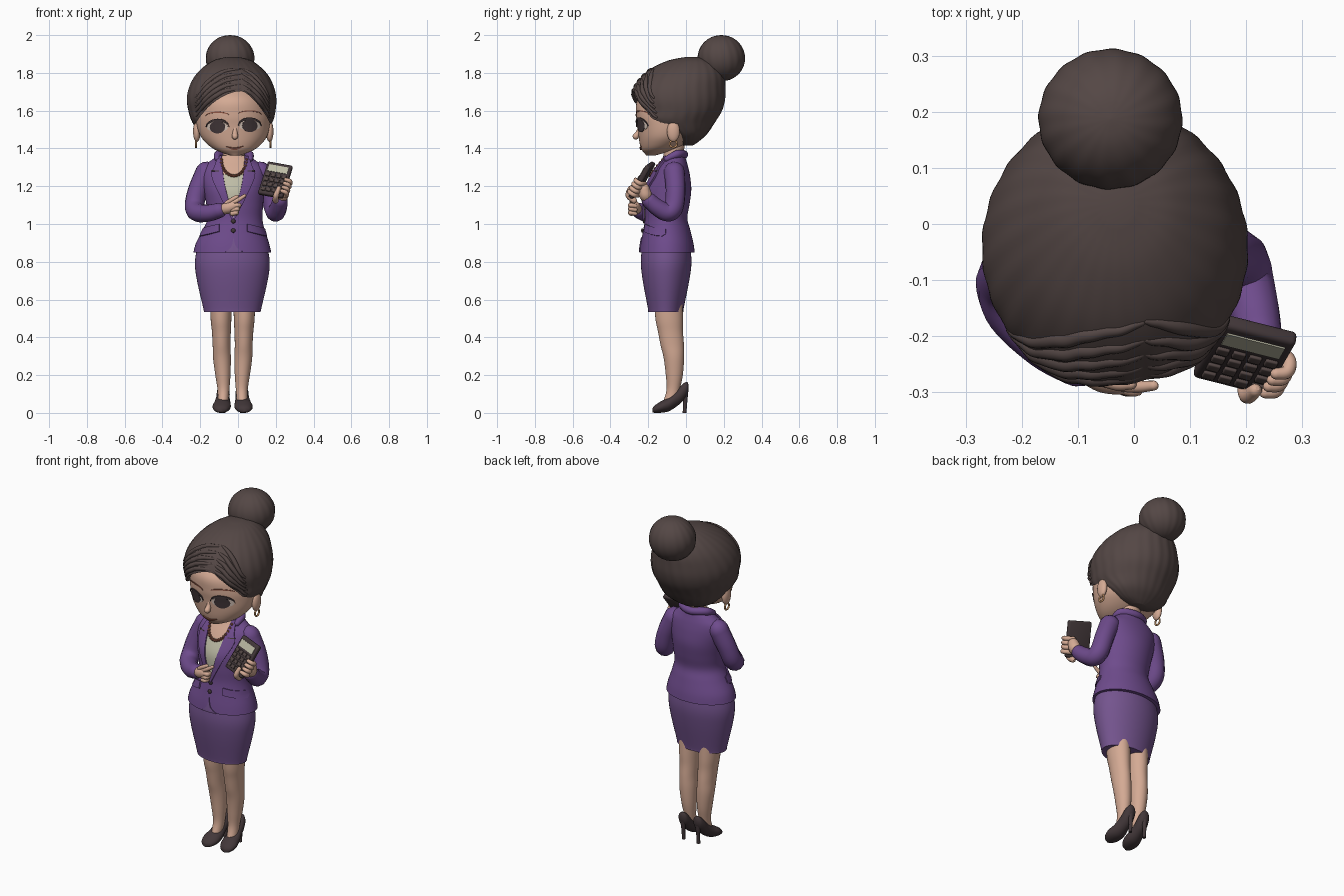
import bpy, bmesh, math
from mathutils import Vector, Matrix
from mathutils.bvhtree import BVHTree

if "Cube" in bpy.data.objects:
    bpy.data.objects.remove(bpy.data.objects["Cube"])

MID = -0.025  # the body's own centre line in x


def mat(name, r, g, b):
    m = bpy.data.materials.new(name)
    lin = lambda c: (c / 255 / 12.92) if c < 11 else ((c / 255 + 0.055) / 1.055) ** 2.4
    m.diffuse_color = (lin(r), lin(g), lin(b), 1)
    m.use_nodes = True
    m.node_tree.nodes["Principled BSDF"].inputs["Base Color"].default_value = m.diffuse_color
    return m


SKIN, HAIR = mat("skin", 212, 170, 148), mat("dark_brown_hair", 84, 71, 69)
JACKET, SKIRT = mat("jacket_purple", 110, 75, 140), mat("skirt_purple", 116, 84, 142)
BLOUSE, DARK = mat("pale_sage", 190, 188, 166), mat("near_black_brown", 66, 55, 57)
BROWN, GOLD = mat("red_brown", 145, 88, 70), mat("gold", 200, 150, 105)
WHITE = mat("eye_white", 214, 196, 184)


def spline(pts, n=5):
    """Smooth curve through tuples of any length."""
    out = []
    for i in range(len(pts) - 1):
        a, b, c, d = pts[max(i - 1, 0)], pts[i], pts[i + 1], pts[min(i + 2, len(pts) - 1)]
        for k in range(n):
            t = k / n
            out.append(tuple(q + 0.5 * t * (r - p + t * (2 * p - 5 * q + 4 * r - s + t * (3 * (q - r) + s - p)))
                             for p, q, r, s in zip(a, b, c, d)))
    return out + [tuple(pts[-1])]


def make(name, bm, m):
    bmesh.ops.recalc_face_normals(bm, faces=bm.faces)
    me = bpy.data.meshes.new(name)
    bm.to_mesh(me)
    bm.free()
    ob = bpy.data.objects.new(name, me)
    bpy.context.collection.objects.link(ob)
    me.materials.append(m)
    return ob


def loft(name, rings, m, axis='z', seg=48, ripple=0, waves=20, twist=0, n=5):
    """Elliptical sections (t, c1, c2, r1, r2) stacked along z or y."""
    bm, rows = bmesh.new(), []
    for t, c1, c2, r1, r2 in spline(rings, n):
        row = []
        for i in range(seg):
            a = 2 * math.pi * i / seg
            k = 1 + ripple * math.sin(waves * a + twist * t)
            u, v = c1 + r1 * k * math.cos(a), c2 + r2 * k * math.sin(a)
            row.append(bm.verts.new((u, v, t) if axis == 'z' else (u, t, v)))
        rows.append(row)
    for A, B in zip(rows, rows[1:]):
        for i in range(seg):
            j = (i + 1) % seg
            bm.faces.new((A[i], A[j], B[j], B[i]))
    bm.faces.new(rows[0])
    bm.faces.new(rows[-1])
    return make(name, bm, m)


def tube(name, pts, m, round_ends=True):
    """Round limb through points (x, y, z, radius)."""
    p = spline(pts, 6)

    def cap(e, f):
        d = (Vector(e[:3]) - Vector(f[:3])).normalized()
        return [tuple(Vector(e[:3]) + d * e[3] * s) + (e[3] * k,) for s, k in ((.35, .93), (.7, .7), (.95, .3))]
    if round_ends:
        p = cap(p[0], p[1])[::-1] + p + cap(p[-1], p[-2])
    cu = bpy.data.curves.new(name, 'CURVE')
    cu.dimensions, cu.bevel_depth, cu.bevel_resolution, cu.use_fill_caps = '3D', 1, 4, True
    sp = cu.splines.new('POLY')
    sp.points.add(len(p) - 1)
    for q, v in zip(sp.points, p):
        q.co, q.radius = (*v[:3], 1), v[3]
    cu.materials.append(m)
    ob = bpy.data.objects.new(name, cu)
    bpy.context.collection.objects.link(ob)


def ball(name, c, r, m, seg=24):
    bm = bmesh.new()
    bmesh.ops.create_uvsphere(bm, u_segments=seg, v_segments=seg // 2, radius=1,
                              matrix=Matrix.Translation(c) @ Matrix.Diagonal((*r, 1)))
    return make(name, bm, m)


def bvh(ob):
    return BVHTree.FromPolygons([v.co for v in ob.data.vertices], [p.vertices for p in ob.data.polygons])


def drape(tree, x, z, off):
    """Point on the front of a surface, lifted by off."""
    hit, nor, _, _ = tree.ray_cast(Vector((x, -1, z)), Vector((0, 1, 0)))
    if hit is None:
        hit, nor, _, _ = tree.find_nearest(Vector((x, -0.1, z)))
    return hit + Vector((0, -off, 0))


def patch(name, e1, e2, tree, off, m, cols=8, thick=0.006):
    """Thin plate between two front-view (x, z) edges, laid on a surface."""
    A, B, bm = spline(e1, 5), spline(e2, 5), bmesh.new()
    g = [[bm.verts.new(drape(tree, a[0] + (b[0] - a[0]) * k / cols, a[1] + (b[1] - a[1]) * k / cols, off))
          for k in range(cols + 1)] for a, b in zip(A, B)]
    for R, S in zip(g, g[1:]):
        for k in range(cols):
            bm.faces.new((R[k], R[k + 1], S[k + 1], S[k]))
    bmesh.ops.remove_doubles(bm, verts=bm.verts, dist=1e-5)
    s = make(name, bm, m).modifiers.new("thickness", 'SOLIDIFY')
    s.thickness, s.offset = thick, 0


def flip(pts):
    return [(2 * MID - p[0], *p[1:]) for p in pts]


# legs, shoes, heels
leg = [(.05, -.08, -.085, .028, .04), (.12, -.077, -.068, .031, .035), (.2, -.08, -.062, .04, .045),
       (.29, -.085, -.064, .047, .054), (.36, -.087, -.073, .047, .062), (.43, -.088, -.082, .05, .066),
       (.5, -.09, -.089, .055, .073), (.62, -.09, -.095, .06, .075)]
shoe = [(-.178, -.092, .014, .01, .01), (-.165, -.09, .02, .034, .02), (-.13, -.087, .032, .048, .031),
        (-.09, -.083, .046, .044, .037), (-.05, -.08, .076, .036, .042), (-.02, -.078, .105, .034, .046),
        (.004, -.077, .128, .026, .036), (.014, -.077, .133, .01, .016)]
heel = [(0, -.077, -.008, .01, .01), (.06, -.077, -.004, .011, .011), (.13, -.077, -.004, .022, .018)]
for side in ("right", "left"):
    mv = lambda rings: rings if side == "right" else [(t, -.057 - x, y, a, b) for t, x, y, a, b in rings]
    loft(side + "_leg", mv(leg), SKIN, seg=28)
    loft(side + "_shoe", mv(shoe), DARK, 'y', seg=28)
    loft(side + "_heel", mv(heel), DARK, seg=16)

# skirt and jacket body
loft("skirt", [(.535, -.03, -.107, .15, .093), (.56, -.03, -.107, .155, .096), (.7, -.03, -.106, .187, .123),
               (.8, -.03, -.105, .198, .134), (.9, -.03, -.105, .18, .125)], SKIRT)
jacket = loft("jacket", [(.85, -.03, -.1, .206, .146), (.9, -.029, -.1, .193, .139), (.97, -.022, -.102, .163, .124),
                         (1.03, -.016, -.105, .145, .112), (1.1, -.017, -.1, .15, .118), (1.18, -.022, -.093, .16, .121),
                         (1.25, -.025, -.08, .168, .102), (1.3, -.025, -.07, .16, .082), (1.335, -.025, -.062, .12, .064),
                         (1.36, -.022, -.06, .085, .055)], JACKET)
body = bvh(jacket)
loft("neck", [(1.25, -.022, -.08, .07, .06), (1.33, -.022, -.07, .057, .052), (1.43, -.022, -.06, .06, .055)], SKIN)

# chest opening, blouse, lapels, collar, pockets, buttons
inner = [(-.085, 1.36), (-.08, 1.28), (-.068, 1.2), (-.048, 1.12), (MID, 1.03)]
outer = [(-.105, 1.355), (-.125, 1.3), (-.138, 1.25), (-.09, 1.14), (MID - .005, 1.02)]
patch("chest", inner[:3], flip(inner[:3]), body, .002, SKIN)
patch("blouse", [(-.078, 1.262)] + inner[2:], flip([(-.078, 1.262)] + inner[2:]), body, .004, BLOUSE)
notch = [(-.1, 1.282), (-.14, 1.285)]
for side, f in (("right", lambda p: p), ("left", flip)):
    patch(side + "_lapel", f(outer), f(inner), body, .009, JACKET, thick=.01)
    patch(side + "_lapel_notch", f([notch[0], notch[1]]), f([(-.1, 1.278), (-.14, 1.279)]), body, .015, DARK, 2, .003)
    patch(side + "_pocket_flap", f([(-.2, .975), (-.1, 1.0)]), f([(-.2, .935), (-.1, .96)]), body, .006, JACKET, 3, .008)
patch("hem_opening", [(-.07, .849), (-.035, .88), (MID, .93)], [(.03, .849), (-.01, .88), (MID, .93)], body, .002, SKIRT)
tube("collar", [(-.108, -.1, 1.345, .016), (-.1, -.045, 1.37, .022), (-.022, -.01, 1.368, .022),
                (.056, -.045, 1.37, .022), (.064, -.1, 1.345, .016)], JACKET)
for z in (1.015, .965):
    ball("jacket_button", drape(body, MID, z, .004), (.012, .007, .012), DARK, 12)

# necklace of beads
for i in range(17):
    a = math.pi * i / 16
    x, z = -.022 - .066 * math.cos(a), 1.34 - .085 * math.sin(a)
    ball("necklace_bead", drape(body, x, z, .01), (.009,) * 3, BROWN, 8)

# sleeves
tube("right_sleeve", [(-.17, -.062, 1.275, .056), (-.212, -.08, 1.18, .053), (-.23, -.105, 1.1, .052),
                      (-.215, -.155, 1.062, .05), (-.155, -.215, 1.058, .046), (-.1, -.25, 1.072, .041)], JACKET)
tube("left_sleeve", [(.12, -.062, 1.275, .056), (.162, -.055, 1.18, .053), (.188, -.065, 1.09, .052),
                     (.2, -.1, 1.062, .05), (.215, -.155, 1.09, .045), (.223, -.195, 1.125, .041)], JACKET)

# right hand, pointing
tube("right_palm", [(-.09, -.255, 1.075, .026), (-.055, -.268, 1.085, .032), (-.025, -.275, 1.095, .03)], SKIN)
tube("right_index_finger", [(-.03, -.285, 1.11, .013), (.005, -.29, 1.13, .011), (.035, -.288, 1.15, .009)], SKIN)
tube("right_thumb", [(-.06, -.275, 1.11, .013), (-.03, -.285, 1.13, .012), (-.005, -.285, 1.145, .01)], SKIN)
for i in range(3):
    z = 1.095 - .02 * i
    tube("right_curled_finger", [(-.03, -.288, z, .013), (.005 - .006 * i, -.295, z + .005, .012),
                                 (.002 - .006 * i, -.268, z, .011)], SKIN)

# calculator held in the left hand
up = Vector((.055, .095, .17)).normalized()
right = Vector((.13, -.04, -.035))
right = (right - up * right.dot(up)).normalized()
out = right.cross(up)
CALC = Matrix((right, up, out)).transposed().to_4x4()
CALC.translation = Vector((.198, -.233, 1.232))


def plate(name, x, y, z, sx, sy, sz, m, bev=0):
    bm = bmesh.new()
    bmesh.ops.create_cube(bm, size=1, matrix=Matrix.Translation((x, y, z)) @ Matrix.Diagonal((sx, sy, sz, 1)))
    if bev:
        bmesh.ops.bevel(bm, geom=bm.edges[:], offset=bev, segments=3, affect='EDGES', profile=.5)
    bm.transform(CALC)
    make(name, bm, m)


plate("calculator_case", 0, 0, 0, .138, .2, .028, DARK, .009)
plate("calculator_screen", 0, .06, .015, .108, .04, .004, BLOUSE)
for r in range(4):
    for c in range(4):
        plate("calculator_key", -.045 + .03 * c, .018 - .03 * r, .016, .023, .021, .008, HAIR, .003)

# left hand: palm behind, thumb in front, fingers round the edge
tube("left_palm", [(.225, -.2, 1.13, .027), (.235, -.215, 1.155, .034), (.24, -.222, 1.185, .03)], SKIN)
L = lambda x, y, z, r: tuple(CALC @ Vector((x, y, z))) + (r,)
tube("left_thumb", [L(.03, -.11, -.02, .016), L(.035, -.1, .02, .015), L(.04, -.06, .03, .012)], SKIN)
for i in range(4):
    y = -.07 + .024 * i
    tube("left_finger", [L(.04, y, -.026, .013), L(.078, y, -.012, .013), L(.08, y, .014, .012), L(.06, y, .024, .01)], SKIN)

# head and ears
head = loft("head", [(1.362, -.016, -.188, .022, .022), (1.375, -.017, -.17, .062, .05), (1.395, -.018, -.148, .107, .088),
                     (1.425, -.02, -.124, .145, .121), (1.465, -.022, -.102, .176, .149), (1.52, -.025, -.087, .193, .17),
                     (1.58, -.026, -.08, .194, .184), (1.66, -.03, -.06, .18, .195), (1.74, -.03, -.03, .12, .14)], SKIN)
face = bvh(head)
tube("nose", [(-.016, -.245, 1.515, .009), (-.016, -.252, 1.485, .013), (-.016, -.266, 1.464, .017)], SKIN)
patch("lips", [(-.062, 1.41), (-.017, 1.404), (.028, 1.412)], [(-.062, 1.409), (-.017, 1.392), (.028, 1.411)], face, .004, BROWN, 4)
for side, s, cx, cz in (("right", -1, -.108, 1.513), ("left", 1, .062, 1.52)):
    arc = lambda w, h, dz=0: [(cx + s * w * math.cos(math.pi * i / 6), cz + dz + h * math.sin(math.pi * i / 6)) for i in range(7)]
    patch(side + "_eye_white", arc(.056, .03), arc(.056, -.026), face, .001, WHITE)
    patch(side + "_iris", arc(.04, .034), arc(.04, -.033), face, .003, DARK)
    patch(side + "_lashes", arc(.062, .044), arc(.06, .031), face, .006, DARK, 3)
    patch(side + "_eyebrow", arc(.062, .022, .06), arc(.062, .015, .06), face, .002, BROWN, 2, .004)
    ex = MID + s * .193
    ball(side + "_ear", (ex, -.067, 1.49), (.02, .034, .056), SKIN)
    bm = bmesh.new()  # hoop earring
    ring = [Vector((0, .019 * math.cos(a), .019 * math.sin(a))) for a in [math.pi * i / 8 for i in range(17)]]
    bm.free()
    tube(side + "_earring", [(ex + s * .004, -.067 + p.y, 1.425 + p.z, .005) for p in ring], GOLD, False)

# hair shell with the face window cut away
hair = loft("hair", [(1.415, -.03, .005, .04, .03), (1.435, -.03, 0, .11, .065), (1.475, -.03, -.01, .168, .12),
                     (1.54, -.03, -.058, .212, .212), (1.6, -.032, -.045, .23, .235), (1.66, -.034, -.043, .237, .25),
                     (1.72, -.034, -.035, .226, .244), (1.78, -.033, -.015, .197, .22), (1.83, -.032, .005, .152, .178),
                     (1.868, -.03, .025, .095, .11), (1.884, -.03, .035, .03, .035)],
            HAIR, seg=120, ripple=.006, waves=24, twist=14)
shell = bvh(hair)
line = [(-.4, 1.5), (-.25, 1.515), (-.2, 1.57), (-.14, 1.635), (-.06, 1.685), (.018, 1.703),
        (.07, 1.67), (.115, 1.62), (.15, 1.57), (.2, 1.515), (.4, 1.5)]
bm = bmesh.new()
f = bm.faces.new([bm.verts.new((x, -.6, z)) for x, z in spline(line, 3) + [(.4, 1.2), (-.4, 1.2)]])
g = bmesh.ops.extrude_face_region(bm, geom=[f])
bmesh.ops.translate(bm, verts=[v for v in g["geom"] if isinstance(v, bmesh.types.BMVert)], vec=(0, .56, 0))
cutter = make("face_window_cutter", bm, HAIR)
b = hair.modifiers.new("window", 'BOOLEAN')
b.operation, b.object, b.solver = 'DIFFERENCE', cutter, 'EXACT'
bpy.context.view_layer.objects.active = hair
hair.select_set(True)
bpy.ops.object.modifier_apply(modifier="window")
bpy.data.objects.remove(cutter)

# locks swept from the parting to each side
for k in range(5):
    d = .026 * k
    for name, path in (("right_lock", [(.015, 1.715 + d), (-.075, 1.7 + d), (-.16, 1.645 + d), (-.222, 1.57 + d)]),
                       ("left_lock", [(.022, 1.715 + d), (.075, 1.685 + d), (.125, 1.63 + d), (.165, 1.565 + d)])):
        w = (.006, .014, .014, .006)
        tube(name, [tuple(drape(shell, x, z, -.007)) + (r,) for (x, z), r in zip(spline(path, 4),
             [w[0] + (w[1] - w[0]) * math.sin(math.pi * i / 12) for i in range(13)])], HAIR)

# bun
loft("hair_bun", [(1.878 - .122 * math.cos(a), -.042, .187, .126 * math.sin(a) + .002, .123 * math.sin(a) + .002)
                  for a in [math.pi * i / 10 for i in range(11)]], HAIR, seg=96, ripple=.008, waves=16, twist=18, n=3)

# finish: apply curves and modifiers, smooth shading with sharp edges kept
bpy.ops.object.select_all(action='SELECT')
bpy.context.view_layer.objects.active = hair
bpy.ops.object.convert(target='MESH')
bpy.ops.object.shade_smooth_by_angle(angle=math.radians(40))
